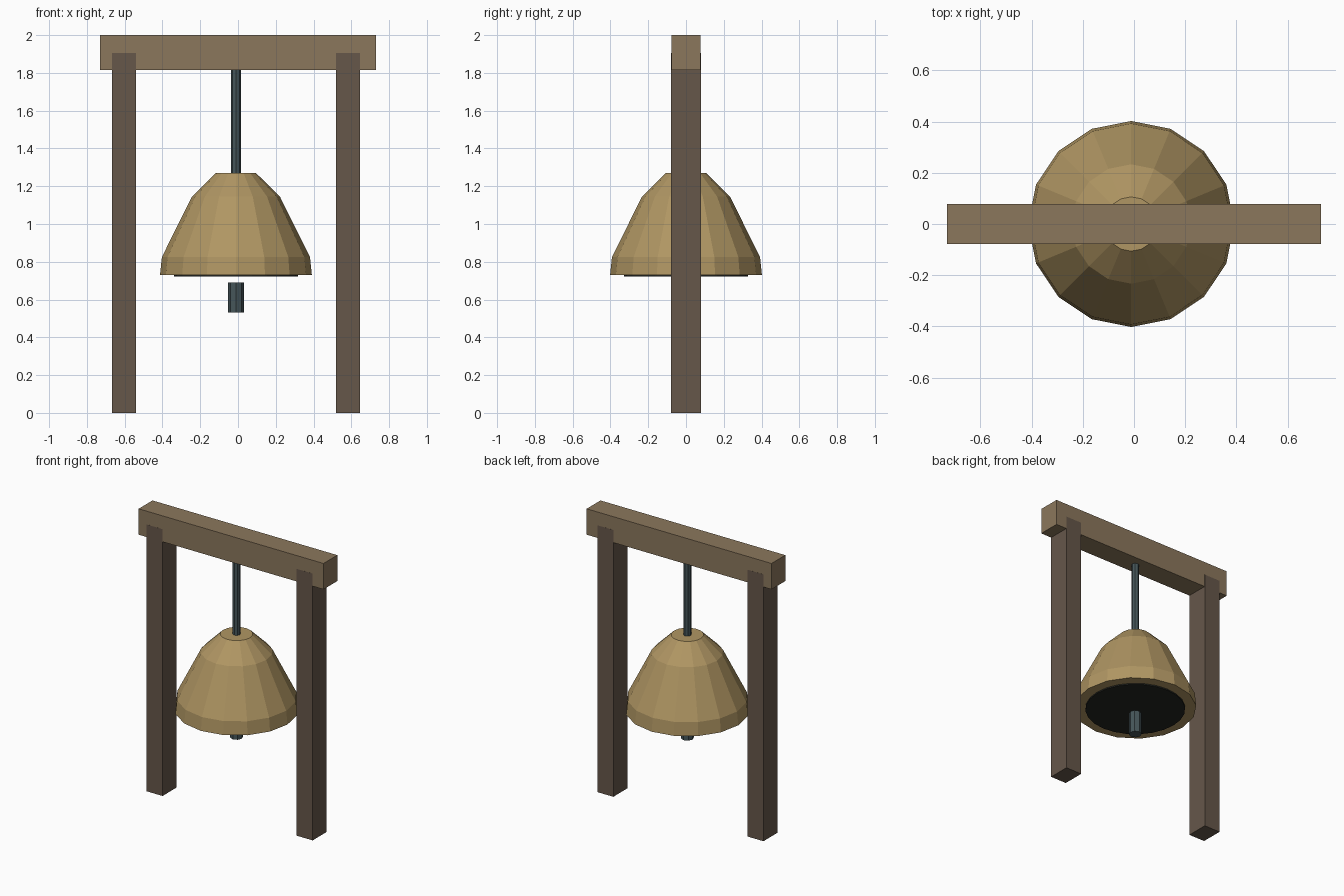
import bpy
import bmesh
from math import cos, sin, pi

cube = bpy.data.objects.get("Cube")
if cube:
    bpy.data.objects.remove(cube, do_unlink=True)

AXIS_X = -0.011  # centre line of bell and posts


def material(name, rgb):
    """Flat material from 0-255 sRGB values, stored linear."""
    linear = [((c / 255 + 0.055) / 1.055) ** 2.4 for c in rgb]
    mat = bpy.data.materials.new(name)
    mat.use_nodes = True
    mat.diffuse_color = (*linear, 1)
    shader = mat.node_tree.nodes["Principled BSDF"]
    shader.inputs["Base Color"].default_value = (*linear, 1)
    shader.inputs["Roughness"].default_value = 0.8
    return mat


def finish(name, bm, mat):
    bmesh.ops.recalc_face_normals(bm, faces=bm.faces)
    mesh = bpy.data.meshes.new(name)
    bm.to_mesh(mesh)
    bm.free()
    mesh.materials.append(mat)
    obj = bpy.data.objects.new(name, mesh)
    bpy.context.collection.objects.link(obj)
    return obj


def box(name, x, half_x, half_y, z0, z1, mat):
    bm = bmesh.new()
    bmesh.ops.create_cube(bm, size=2)
    for v in bm.verts:
        v.co.x = x + v.co.x * half_x
        v.co.y *= half_y
        v.co.z = z1 if v.co.z > 0 else z0
    return finish(name, bm, mat)


def lathe(name, profile, sides, mat):
    """Closed solid of revolution through (radius, height) rings."""
    bm = bmesh.new()
    rings = []
    for r, z in profile:
        angles = [2 * pi * i / sides for i in range(sides)]
        rings.append([bm.verts.new((AXIS_X + r * sin(a), r * cos(a), z)) for a in angles])
    for low, high in zip(rings, rings[1:]):
        for i in range(sides):
            j = (i + 1) % sides
            bm.faces.new((low[i], low[j], high[j], high[i]))
    bm.faces.new(rings[0])
    bm.faces.new(rings[-1])
    return finish(name, bm, mat)


beam_wood = material("light wood", (139, 119, 92))
post_wood = material("dark wood", (102, 87, 74))
bronze = material("bronze", (176, 150, 99))
iron = material("dark iron", (70, 86, 90))
shadow = material("black hollow", (34, 36, 32))

# Frame: crossbeam and two posts let into it
box("crossbeam", 0, 0.73, 0.078, 1.815, 2.0, beam_wood)
for side, sign in (("left", 1), ("right", -1)):
    box(side + "_post", AXIS_X + sign * 0.593, 0.063, 0.0785, 0, 1.905, post_wood)

# Bell with its hanging rod, dark mouth and clapper
lathe("bell", [(0.402, 0.73), (0.392, 0.825), (0.233, 1.145), (0.106, 1.27)], 16, bronze)
lathe("bell_mouth", [(0.328, 0.721), (0.328, 0.74)], 24, shadow)
lathe("hanging_rod", [(0.026, 1.2), (0.026, 1.83)], 8, iron)
lathe("clapper", [(0.042, 0.532), (0.042, 0.69)], 8, iron)
